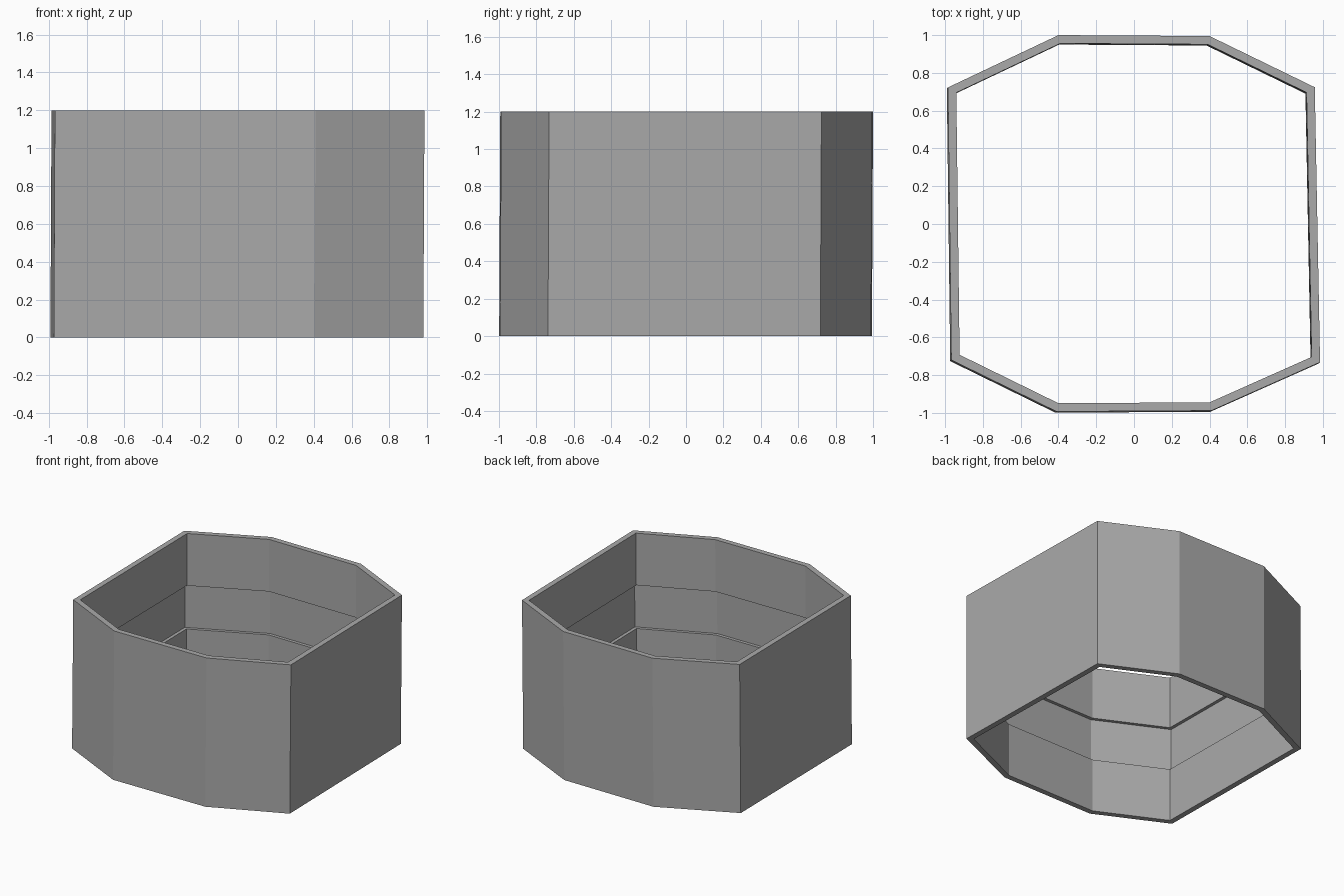
import bpy, bmesh
from mathutils import Vector

cube = bpy.data.objects.get("Cube")
if cube:
    bpy.data.objects.remove(cube, do_unlink=True)

HEIGHT = 1.2
WALL = 0.044
GROOVE_DEPTH = 0.026

# Slightly uneven eight-sided outline, counter-clockwise
OUTLINE = [Vector(p) for p in (
    (0.41, -0.988), (0.985, -0.732), (0.957, 0.724), (0.40, 0.995),
    (-0.40, 1.0), (-0.985, 0.723), (-0.967, -0.72), (-0.41, -0.993))]


def inset(distance):
    """Outline moved inwards by an even distance, with mitred corners."""
    points = []
    for i, p in enumerate(OUTLINE):
        before = (p - OUTLINE[i - 1]).normalized()
        after = (OUTLINE[(i + 1) % len(OUTLINE)] - p).normalized()
        n1 = Vector((-before.y, before.x))
        n2 = Vector((-after.y, after.x))
        points.append(p + (n1 + n2) * distance / (1 + n1.dot(n2)))
    return points


# Wall cross-section as (inset, height): outside, rims and inner groove
groove = WALL - GROOVE_DEPTH
section = [(0, 0), (0, HEIGHT), (WALL, HEIGHT), (WALL, 0.78),
           (groove, 0.78), (groove, 0.43), (WALL, 0.43), (WALL, 0)]

bm = bmesh.new()
rings = []
for distance, z in section:
    lean = -0.006 * (1 - z / HEIGHT)
    rings.append([bm.verts.new((p.x + lean, p.y + lean, z))
                  for p in inset(distance)])

# Join each ring to the next, closing the section on itself
count = len(OUTLINE)
for r, ring in enumerate(rings):
    nxt = rings[(r + 1) % len(rings)]
    for i in range(count):
        j = (i + 1) % count
        bm.faces.new((ring[i], ring[j], nxt[j], nxt[i]))
bmesh.ops.recalc_face_normals(bm, faces=bm.faces)

mesh = bpy.data.meshes.new("octagonal_sleeve")
bm.to_mesh(mesh)
bm.free()
sleeve = bpy.data.objects.new("octagonal_sleeve", mesh)
bpy.context.collection.objects.link(sleeve)

# Plain grey material
grey = bpy.data.materials.new("grey")
grey.use_nodes = True
colour = (0.4, 0.4, 0.4, 1)
grey.diffuse_color = colour
grey.node_tree.nodes["Principled BSDF"].inputs["Base Color"].default_value = colour
mesh.materials.append(grey)
